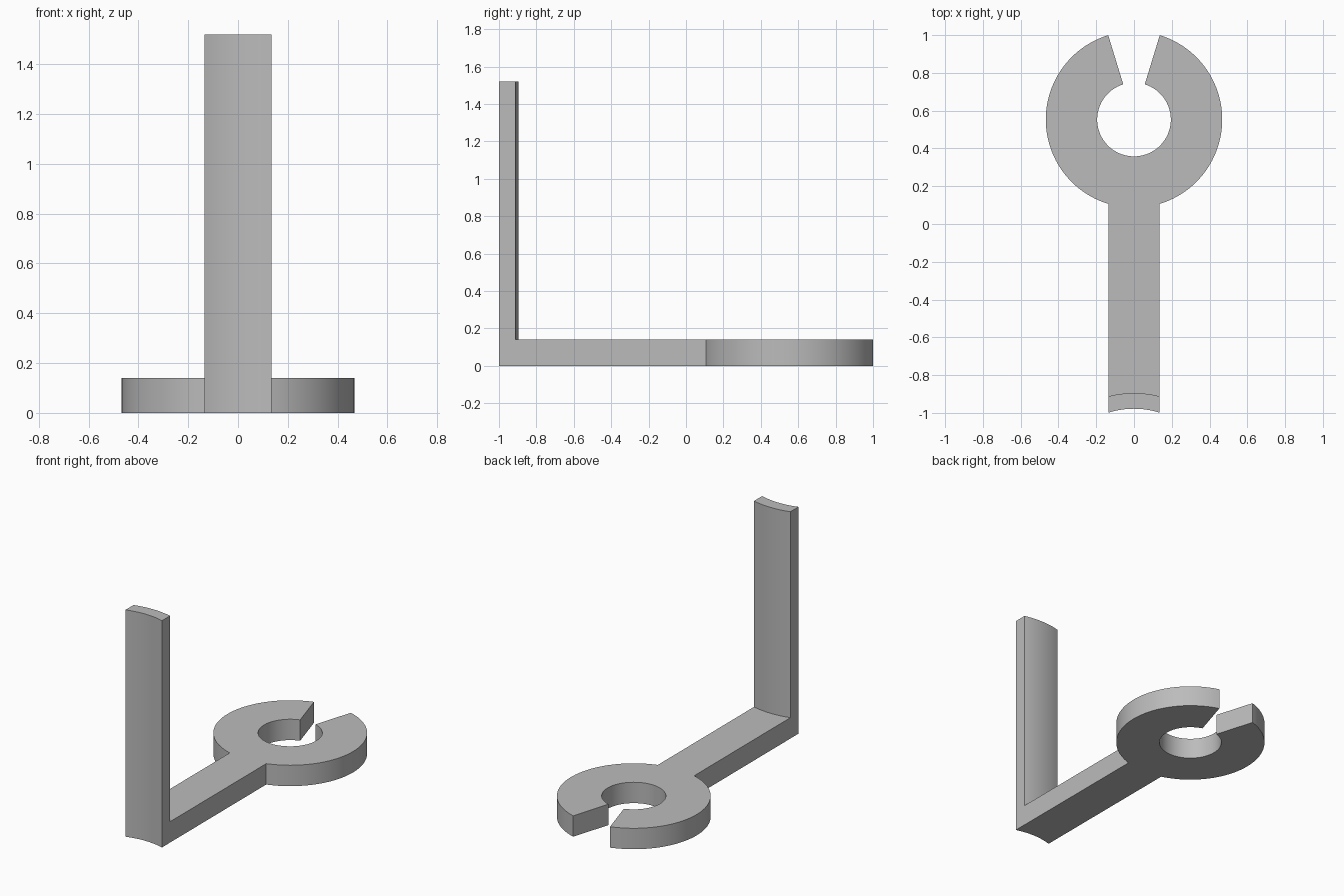
import bpy, bmesh
from math import sin, cos, asin, pi, radians

cube = bpy.data.objects.get("Cube")
if cube:
    bpy.data.objects.remove(cube, do_unlink=True)

HALF_W = 0.135              # half width of arm and upright
THICK, HEIGHT = 0.14, 1.52  # arm thickness, total height
RING_Y, R_OUT, R_IN = 0.553, 0.467, 0.195
GAP = radians(17)           # half angle of the ring opening
ARC_Y = -1.43               # centre of the curved upright


def arc(cy, r, a0, a1, n):
    """Points on an arc; the angle runs clockwise from +y."""
    steps = [a0 + (a1 - a0) * i / n for i in range(n + 1)]
    return [(r * sin(a), cy + r * cos(a)) for a in steps]


def curved_edge(r):
    a = asin(HALF_W / r)
    return arc(ARC_Y, r, -a, a, 12)


bm = bmesh.new()


def verts(points):
    return [bm.verts.new((x, y, 0)) for x, y in points]


def raise_faces(faces, dz):
    geom = bmesh.ops.extrude_face_region(bm, geom=faces)["geom"]
    moved = [g for g in geom if isinstance(g, bmesh.types.BMVert)]
    bmesh.ops.translate(bm, verts=moved, vec=(0, 0, dz))
    return [g for g in geom if isinstance(g, bmesh.types.BMFace)]


# Outline of the upright's foot, and of the arm with its open ring
front = verts(curved_edge(0.452))
back = verts(curved_edge(0.535))
neck = pi - asin(HALF_W / R_OUT)
right_rim = verts(arc(RING_Y, R_OUT, -neck, -GAP, 48))
bore = verts(arc(RING_Y, R_IN, -GAP, GAP - 2 * pi, 64))
left_rim = verts(arc(RING_Y, R_OUT, GAP, neck, 48))
foot = bm.faces.new(front + back[::-1])
arm = bm.faces.new(back + left_rim[::-1] + bore[::-1] + right_rim[::-1])
bmesh.ops.recalc_face_normals(bm, faces=bm.faces[:])

# Thicken both, then raise the upright from the foot
tops = raise_faces([foot, arm], THICK)
foot_top = min(tops, key=lambda f: f.calc_center_median().y)
raise_faces([foot_top], HEIGHT - THICK)

# Merge coplanar faces into clean flats
bmesh.ops.dissolve_limit(bm, angle_limit=0.001, verts=bm.verts[:], edges=bm.edges[:])
bmesh.ops.recalc_face_normals(bm, faces=bm.faces[:])

mesh = bpy.data.meshes.new("ring_bracket")
bm.to_mesh(mesh)
bm.free()
bracket = bpy.data.objects.new("ring_bracket", mesh)
bpy.context.collection.objects.link(bracket)

grey = bpy.data.materials.new("plain grey")
grey.use_nodes = True
colour = (0.5, 0.5, 0.5, 1)
grey.diffuse_color = colour
grey.node_tree.nodes["Principled BSDF"].inputs["Base Color"].default_value = colour
mesh.materials.append(grey)

# Smooth curved walls, crisp corners
bpy.ops.object.select_all(action='DESELECT')
bracket.select_set(True)
bpy.context.view_layer.objects.active = bracket
bpy.ops.object.shade_smooth_by_angle(angle=radians(30))
